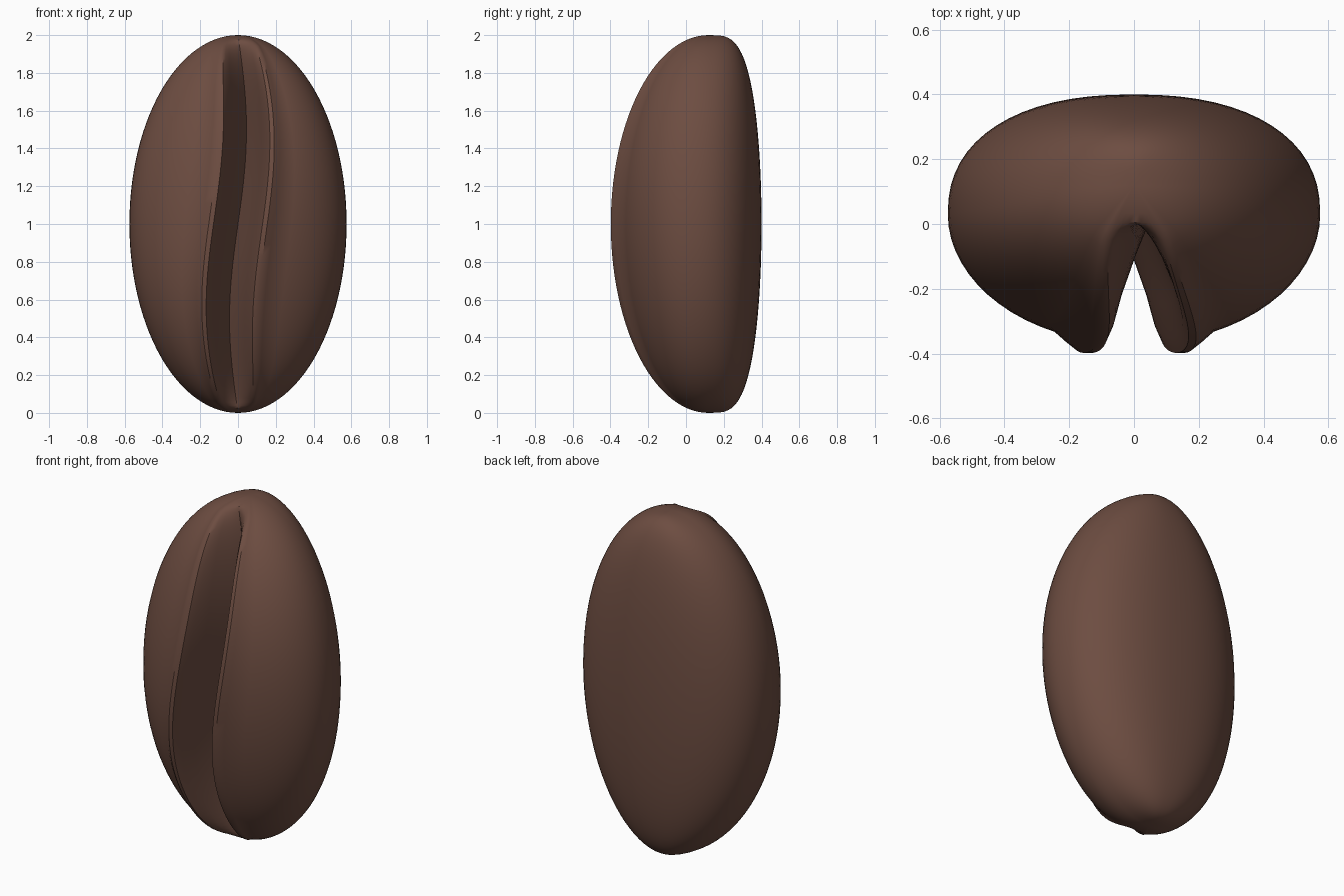
import bpy, bmesh, math

if "Cube" in bpy.data.objects:
    bpy.data.objects.remove(bpy.data.objects["Cube"])

# Half cross-section at mid height: groove floor -> lip -> flank -> back
groove = [(0, 0), (0.04, -0.11), (0.085, -0.25), (0.11, -0.35)]
lip = [(0.13, -0.398), (0.155, -0.398), (0.19, -0.372)]
RX, RIM_Y = 0.575, 0.03
flank = []
for i in range(13):
    a = math.radians(66 * (1 - i / 12))
    flank.append((RX * math.cos(a), RIM_Y - 0.40 * math.sin(a)))
back = []
for i in range(1, 17):
    a = math.pi / 2 * i / 16
    back.append((RX * max(math.cos(a), 0) ** (2 / 2.3),
                 RIM_Y + 0.37 * math.sin(a) ** (2 / 2.3)))
half = groove + lip + flank + back
# Mirror into a closed loop, sharing the floor point and the back point
section = half + [(-x, y) for x, y in half[-2:0:-1]]
SPINE_Y, LIP_X = 0.12, 0.15


def place(x, y, t):
    """Position of a section point at height t (-1..1)."""
    s = math.sqrt(1 - t * t)
    ax = abs(x)
    # the lips stay wide toward the tips, the rim follows an ellipse
    extra = min(LIP_X * s ** 0.4, 0.3 * s) - LIP_X * s
    w = ax / LIP_X if ax < LIP_X else (RX - ax) / (RX - LIP_X)
    front = y < RIM_Y
    px = x * s
    if front:
        px += math.copysign(extra * w, x)
        px += 0.045 * math.sin(math.pi * t) * min(1, (RX - ax) / (RX - LIP_X))
    if front and ax < 0.12:
        lip_y = SPINE_Y + (-0.40 - SPINE_Y) * s
        floor = max(0, lip_y)
        py = floor + (lip_y - floor) * y / -0.40
    elif y < SPINE_Y:
        py = SPINE_Y + (y - SPINE_Y) * s
    else:
        py = SPINE_Y + (y - SPINE_Y) * s ** 0.56
    return px, py, 1 + t


# Loft the rings from bottom tip to top tip
RINGS = 56
bm = bmesh.new()
rings = []
for k in range(1, RINGS):
    t = -math.cos(math.pi * k / RINGS)
    rings.append([bm.verts.new(place(x, y, t)) for x, y in section])
n = len(section)
for a, b in zip(rings, rings[1:]):
    for i in range(n):
        j = (i + 1) % n
        bm.faces.new((a[i], a[j], b[j], b[i]))
bottom = bm.verts.new((0, SPINE_Y, 0))
top = bm.verts.new((0, SPINE_Y, 2))
for i in range(n):
    j = (i + 1) % n
    bm.faces.new((bottom, rings[0][j], rings[0][i]))
    bm.faces.new((top, rings[-1][i], rings[-1][j]))
bmesh.ops.recalc_face_normals(bm, faces=bm.faces)
mesh = bpy.data.meshes.new("bean")
bm.to_mesh(mesh)
bm.free()

# Single roasted brown colour
brown = bpy.data.materials.new("roasted brown")
brown.diffuse_color = (0.153, 0.074, 0.053, 1)
brown.use_nodes = True
brown.node_tree.nodes["Principled BSDF"].inputs["Base Color"].default_value = brown.diffuse_color
mesh.materials.append(brown)
bean = bpy.data.objects.new("bean", mesh)
bpy.context.collection.objects.link(bean)
bpy.context.view_layer.objects.active = bean
bean.select_set(True)
bpy.ops.object.shade_smooth_by_angle(angle=math.radians(35))
